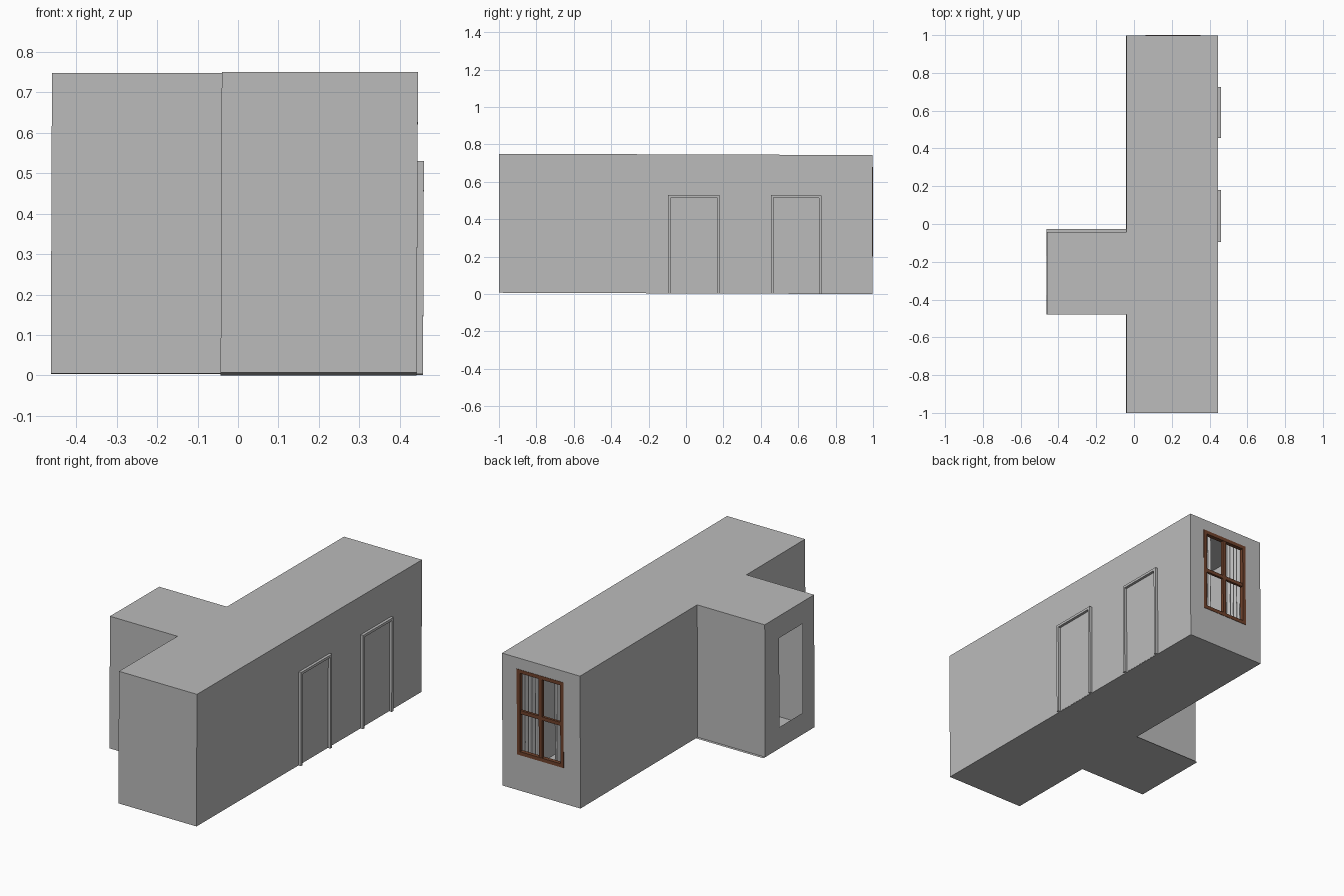
import bpy, bmesh, math

if "Cube" in bpy.data.objects:
    bpy.data.objects.remove(bpy.data.objects["Cube"])

def material(name, rgb):
    m = bpy.data.materials.new(name)
    m.diffuse_color = (*rgb, 1)
    m.use_nodes = True
    m.node_tree.nodes["Principled BSDF"].inputs["Base Color"].default_value = m.diffuse_color
    return m

GREY = material("plaster grey", (0.5, 0.5, 0.5))
BROWN = material("window wood brown", (0.16, 0.055, 0.025))

# footprint limits and height
XB, XL, XR = -0.463, -0.043, 0.442      # branch end, corridor left, corridor right
YB0, YB1 = -0.48, -0.042                # branch sides
YE = 0.998                              # window wall
H = 0.743

def settle(x, y, z):
    """The whole room leans very slightly."""
    return (x + 0.004 * z, y, z + 0.0035 * (1 - y))

def make(name, bm, mat):
    for v in bm.verts:
        v.co = settle(*v.co)
    me = bpy.data.meshes.new(name)
    bm.to_mesh(me)
    bm.free()
    me.materials.append(mat)
    ob = bpy.data.objects.new(name, me)
    bpy.context.collection.objects.link(ob)
    return ob

def polygon(name, pts, mat=GREY):
    bm = bmesh.new()
    bm.faces.new([bm.verts.new(p) for p in pts])
    return make(name, bm, mat)

def boxes(name, spans, mat):
    """One object made of boxes given as (x0, x1, y0, y1, z0, z1)."""
    bm = bmesh.new()
    for x0, x1, y0, y1, z0, z1 in spans:
        vs = bmesh.ops.create_cube(bm, size=1)["verts"]
        for v in vs:
            v.co = ((x0 + x1) / 2 + v.co.x * (x1 - x0),
                    (y0 + y1) / 2 + v.co.y * (y1 - y0),
                    (z0 + z1) / 2 + v.co.z * (z1 - z0))
    return make(name, bm, mat)

def wall(name, a, b, hole=None):
    """Single-sheet wall from a to b (plan points), hole = (t0, t1, z0, z1)."""
    bm = bmesh.new()
    t0, t1, z0, z1 = hole or (0, 1, 0, H)
    ts, zs = sorted({0, t0, t1, 1}), sorted({0, z0, z1, H})
    def vert(t, z):
        return bm.verts.new((a[0] + (b[0] - a[0]) * t, a[1] + (b[1] - a[1]) * t, z))
    grid = [[vert(t, z) for z in zs] for t in ts]
    for i in range(len(ts) - 1):
        for j in range(len(zs) - 1):
            if hole and i == 1 and j == 1:
                continue
            bm.faces.new((grid[i][j], grid[i + 1][j], grid[i + 1][j + 1], grid[i][j + 1]))
    return make(name, bm, GREY)

# walls, counter-clockwise so that they face outward
WX0, WX1, WZ0, WZ1 = 0.06, 0.35, 0.20, 0.68      # window limits
span = XR - XL
wall("front_wall", (XL, -1), (XR, -1))
wall("door_wall", (XR, -1), (XR, YE))
wall("window_wall", (XR, YE), (XL, YE),
     ((XR - WX1) / span, (XR - WX0) / span, WZ0, WZ1))
wall("corridor_left_wall_back", (XL, YE), (XL, YB1))
wall("branch_back_wall", (XL, YB1), (XB, YB1))
wall("branch_end_wall", (XB, YB1), (XB, YB0), (0.29, 0.76, 0.12, 0.62))
wall("branch_front_wall", (XB, YB0), (XL, YB0))
wall("corridor_left_wall_front", (XL, YB0), (XL, -1))

# T-shaped ceiling and floor; the floor sticks out a little behind the branch
def plan(z, branch_back):
    return [(XL, -1, z), (XR, -1, z), (XR, YE, z), (XL, YE, z), (XL, branch_back, z),
            (XB, branch_back, z), (XB, YB0, z), (XL, YB0, z)]

polygon("ceiling", plan(H, YB1))
polygon("floor", list(reversed(plan(0, -0.026))))

# two doors with frames
for i, (y0, y1) in enumerate(((-0.095, 0.18), (0.455, 0.725))):
    top, w, xa, xb = 0.527, 0.014, XR - 0.015, XR + 0.0155
    boxes(f"door_frame_{i + 1}", [(xa, xb, y0, y0 + w, 0, top),
                                  (xa, xb, y1 - w, y1, 0, top),
                                  (xa, xb, y0 + w, y1 - w, top - w, top)], GREY)
    boxes(f"door_{i + 1}", [(XR - 0.008, XR + 0.001, y0 + w, y1 - w, 0.002, top - w)], GREY)

# window frame with crossing bars
f, ya, yb = 0.02, 0.978, 1.0
xm, zm = (WX0 + WX1) / 2, (WZ0 + WZ1) / 2
boxes("window_frame", [(WX0, WX0 + f, ya, yb, WZ0, WZ1),
                       (WX1 - f, WX1, ya, yb, WZ0, WZ1),
                       (WX0 + f, WX1 - f, ya, yb, WZ0, WZ0 + f),
                       (WX0 + f, WX1 - f, ya, yb, WZ1 - f, WZ1)], BROWN)
boxes("window_bars", [(xm - 0.01, xm + 0.01, ya + 0.002, yb - 0.002, WZ0 + f, WZ1 - f),
                      (WX0 + f, WX1 - f, ya + 0.004, yb - 0.004, zm - 0.01, zm + 0.01)], BROWN)

# pleated curtains hanging either side of the window
def curtain(name, x0, x1, n=48):
    bm = bmesh.new()
    rows = []
    for z in (0.06, 0.25, 0.48, 0.71):
        rows.append([bm.verts.new((x0 + (x1 - x0) * i / n,
                                   0.93 + 0.012 * math.sin(i * math.tau / 6 + z), z))
                     for i in range(n + 1)])
    for lo, hi in zip(rows, rows[1:]):
        for i in range(n):
            bm.faces.new((lo[i + 1], lo[i], hi[i], hi[i + 1]))
    ob = make(name, bm, GREY)
    for p in ob.data.polygons:
        p.use_smooth = True

curtain("curtain_left", -0.02, 0.16)
curtain("curtain_right", 0.25, 0.42)
